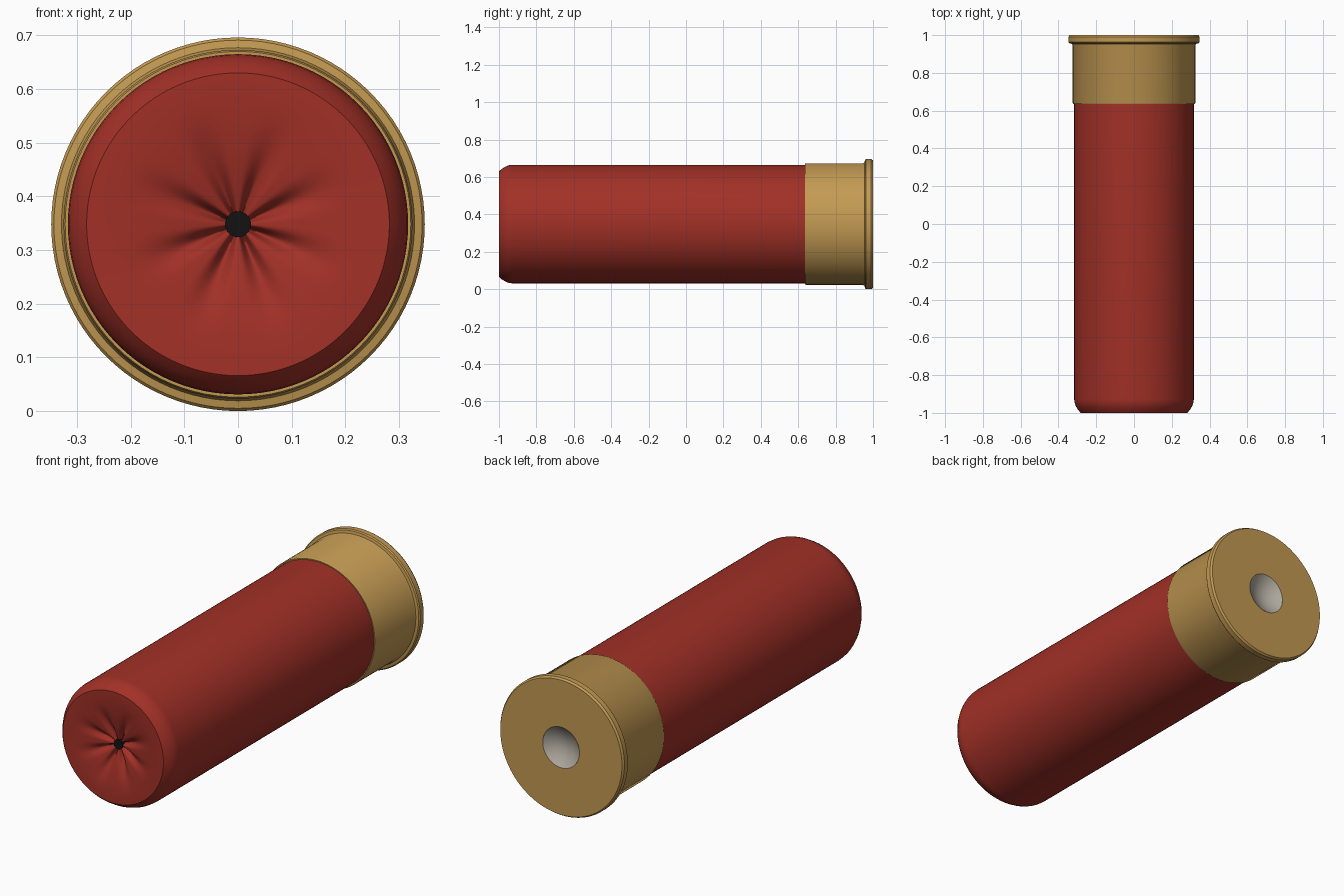
import bpy, bmesh, math

if "Cube" in bpy.data.objects:
    bpy.data.objects.remove(bpy.data.objects["Cube"])

ZC = 0.348  # height of the shell's long axis


def material(name, rgb):
    m = bpy.data.materials.new(name)
    m.diffuse_color = (*rgb, 1.0)
    m.use_nodes = True
    m.node_tree.nodes["Principled BSDF"].inputs["Base Color"].default_value = m.diffuse_color
    return m


red = material("red plastic", (0.36, 0.030, 0.020))
brass = material("brass", (0.54, 0.32, 0.085))
steel = material("primer grey", (0.44, 0.41, 0.35))
black = material("black", (0.006, 0.006, 0.006))


def lathe(name, profile, mat, segs=96, offset=None, angle=30):
    """Spin (radius, y) points round the long axis, front centre to back centre."""
    bm = bmesh.new()
    rings = []
    for r, y in profile:
        if r == 0:
            rings.append([bm.verts.new((0, y, ZC))] * segs)
            continue
        ring = []
        for j in range(segs):
            t = 2 * math.pi * j / segs
            dy = offset(r, t) if offset else 0
            ring.append(bm.verts.new((r * math.cos(t), y + dy, ZC + r * math.sin(t))))
        rings.append(ring)
    for a, b in zip(rings, rings[1:]):
        for j in range(segs):
            k = (j + 1) % segs
            quad = list(dict.fromkeys((a[j], b[j], b[k], a[k])))
            bm.faces.new(quad).smooth = True
    me = bpy.data.meshes.new(name)
    bm.to_mesh(me)
    bm.free()
    me.materials.append(mat)
    me.set_sharp_from_angle(angle=math.radians(angle))
    ob = bpy.data.objects.new(name, me)
    bpy.context.collection.objects.link(ob)
    return ob


# Plastic tube with a rounded front shoulder
lathe("hull_tube", [(0.282, -1.0), (0.296, -0.984), (0.308, -0.964), (0.315, -0.945),
                    (0.317, -0.925), (0.317, 0.66)], red)


# Folded front closure: shallow dish with eight creases fading outwards
def crease(r, t):
    f = max(0.0, min(1.0, (0.235 - r) / 0.215))
    fade = f * f * (3 - 2 * f)
    return 0.024 * fade * (0.5 - 0.5 * math.cos(8 * t)) ** 2


R0, R1, N = 0.018, 0.282, 24
dish = []
for i in range(N + 1):
    u = (i / N) ** 1.4
    dish.append((R0 + (R1 - R0) * u, -1.0 + 0.045 * (1 - u) ** 2))
lathe("crimp_folds", dish, red, 192, crease, 180)

# Dark plug at the middle of the folds
lathe("crimp_hole", [(0, -0.960), (0.024, -0.960), (0.024, -0.90)], black, 32)

# Metal head with extraction rim
lathe("brass_head", [(0.315, 0.636), (0.322, 0.636), (0.325, 0.643), (0.325, 0.945),
                     (0.329, 0.954), (0.343, 0.957), (0.348, 0.963), (0.348, 0.990),
                     (0.341, 1.0), (0.103, 1.0)], brass)

# Dished primer in the back face
lathe("primer", [(0.103 * math.cos(a), 1.0 - 0.04 * math.sin(a) ** 2) if i < 10 else (0, 0.96)
                 for i, a in enumerate(math.pi / 2 * k / 10 for k in range(11))], steel, 64)
